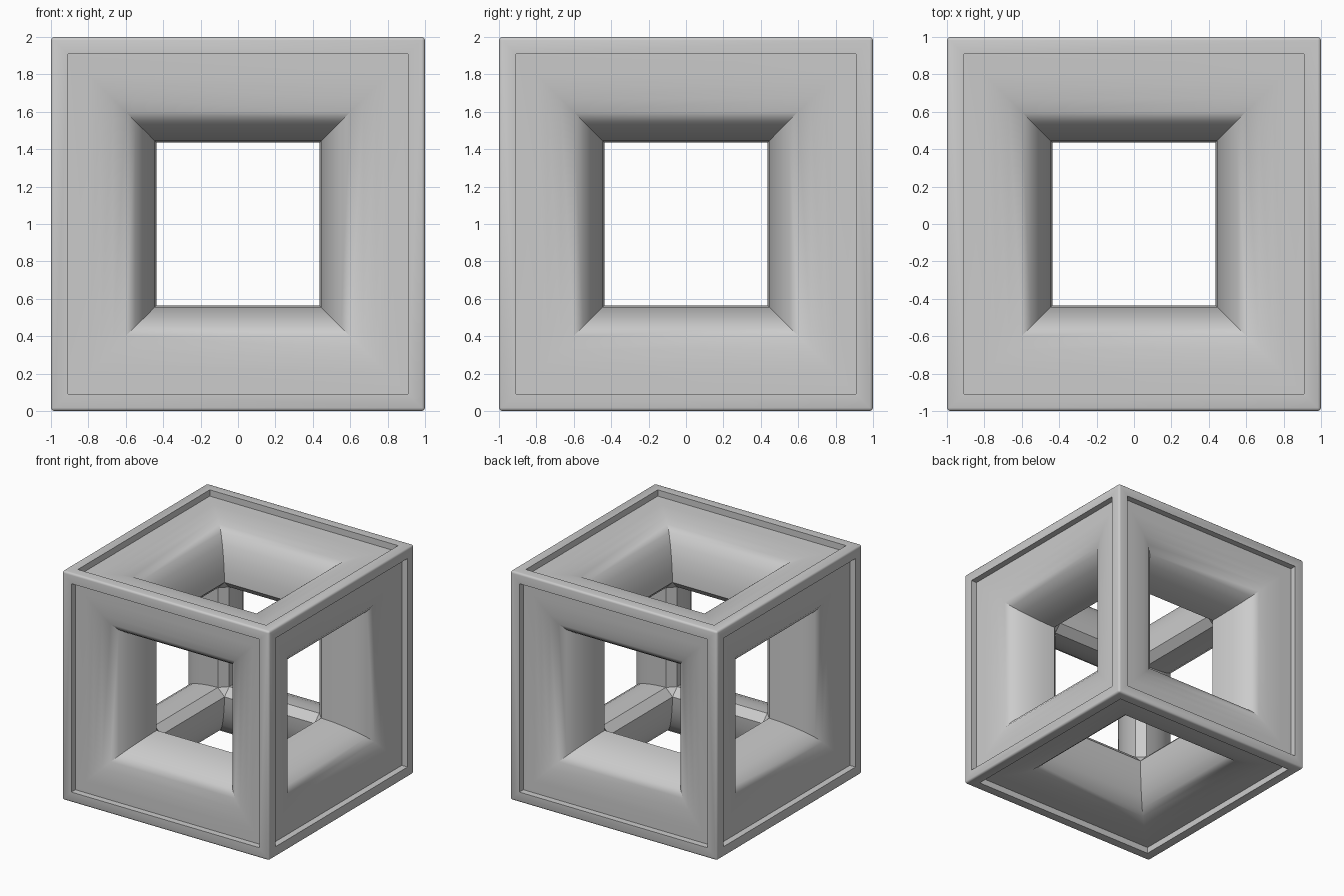
import bpy, bmesh, math
from itertools import product
from mathutils import Vector

if "Cube" in bpy.data.objects:
    bpy.data.objects.remove(bpy.data.objects["Cube"])

# Profile of one side: (half width, distance from centre), rim to window edge
RIM, HOLE, INNER = 0.91, 0.435, 0.5
profile = [(1, 1), (RIM, 1), (RIM, 0.945), (0.8, 0.943), (0.74, 0.937),
           (0.67, 0.923), (0.6, 0.9), (0.55, 0.86), (0.505, 0.79),
           (0.47, 0.7), (0.445, 0.6), (HOLE, INNER)]
corners = [(-1, -1), (1, -1), (1, 1), (-1, 1)]
bm = bmesh.new()


def place(axis, along, u, v):
    """Point at a distance along an axis, with u and v on the other two."""
    p = Vector()
    p[axis], p[(axis + 1) % 3], p[(axis + 2) % 3] = along, u, v
    return p


def face(points):
    bm.faces.new([bm.verts.new(p) for p in points])


# Six recessed sides with a rounded funnel into the window
for axis, sign in product(range(3), (-1, 1)):
    rings = [[place(axis, sign * d, h * u, h * v) for u, v in corners]
             for h, d in profile]
    for a, b in zip(rings, rings[1:]):
        for i in range(4):
            j = (i + 1) % 4
            face([a[i], a[j], b[j], b[i]])

# Chamfer strips along the inside of the twelve beams
for axis, a, b in product(range(3), (-1, 1), (-1, 1)):
    face([place(axis, k * HOLE, a * u, b * v)
          for k, u, v in ((-1, HOLE, INNER), (1, HOLE, INNER),
                          (1, INNER, HOLE), (-1, INNER, HOLE))])

# Small triangles at the eight inner corners
for a, b, c in product((-1, 1), repeat=3):
    face([(a * INNER, b * HOLE, c * HOLE), (a * HOLE, b * INNER, c * HOLE),
          (a * HOLE, b * HOLE, c * INNER)])

bmesh.ops.remove_doubles(bm, verts=bm.verts, dist=0.0005)
bmesh.ops.recalc_face_normals(bm, faces=bm.faces)

# Soften the outer cube edges
outer = [e for e in bm.edges
         if all(min(abs(c) for c in v.co) > 0.99 for v in e.verts)]
bmesh.ops.bevel(bm, geom=outer, offset=0.018, segments=3, profile=0.5,
                affect='EDGES')
bmesh.ops.translate(bm, verts=bm.verts, vec=(0, 0, 1))

mesh = bpy.data.meshes.new("cube_frame")
bm.to_mesh(mesh)
bm.free()
frame = bpy.data.objects.new("cube_frame", mesh)
bpy.context.collection.objects.link(frame)

# Plain grey material
grey = bpy.data.materials.new("light_grey")
grey.use_nodes = True
colour = (0.6, 0.6, 0.6, 1)
grey.diffuse_color = colour
grey.node_tree.nodes["Principled BSDF"].inputs["Base Color"].default_value = colour
mesh.materials.append(grey)

bpy.ops.object.select_all(action='DESELECT')
frame.select_set(True)
bpy.context.view_layer.objects.active = frame
bpy.ops.object.shade_smooth_by_angle(angle=math.radians(30))
